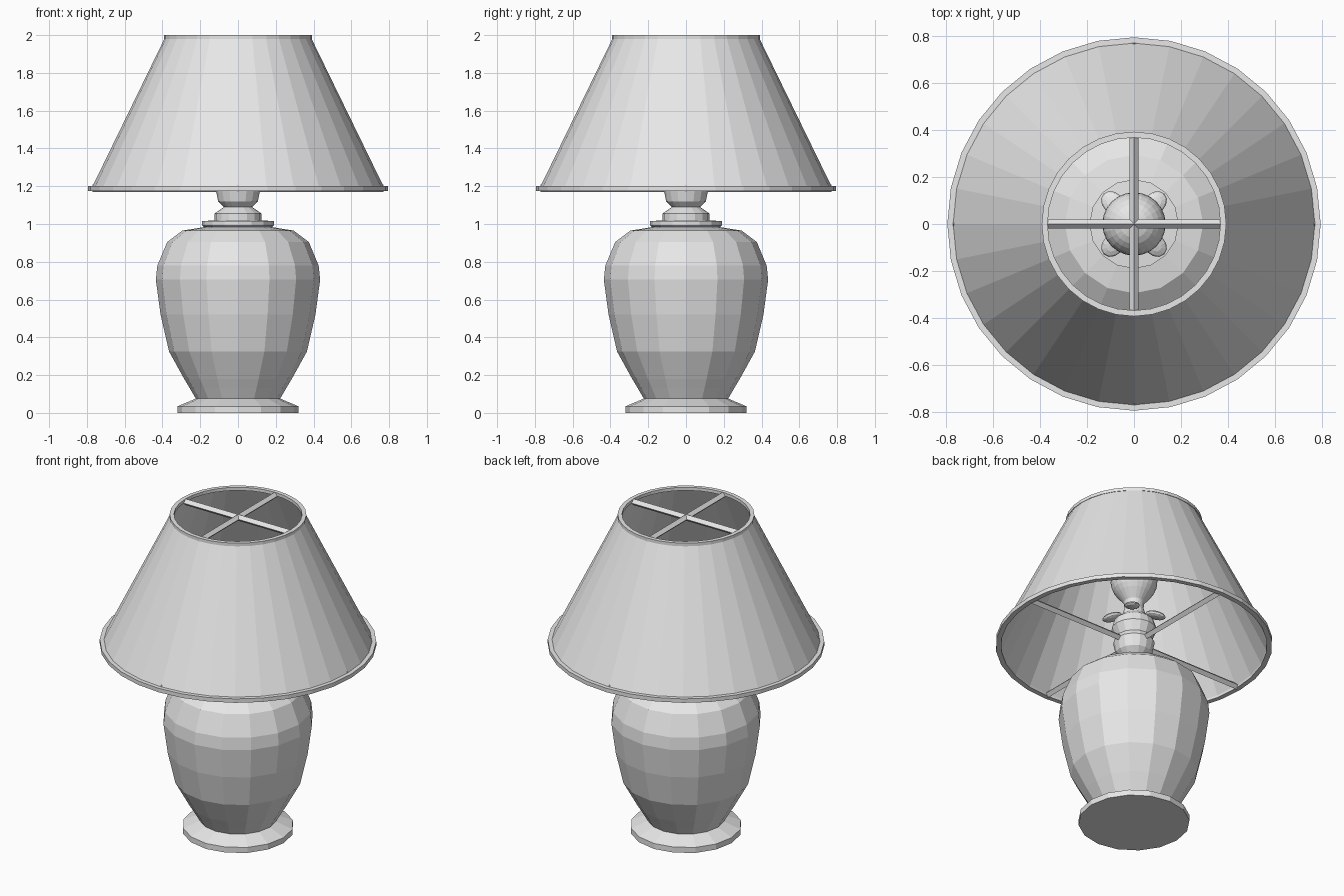
import bpy, bmesh, math
from mathutils import Matrix

if "Cube" in bpy.data.objects:
    bpy.data.objects.remove(bpy.data.objects["Cube"])

mat = bpy.data.materials.new("pale grey")
mat.diffuse_color = (0.8, 0.8, 0.8, 1)
mat.use_nodes = True
mat.node_tree.nodes["Principled BSDF"].inputs["Base Color"].default_value = mat.diffuse_color


def finish(name, bm):
    bmesh.ops.remove_doubles(bm, verts=bm.verts, dist=1e-5)
    bmesh.ops.recalc_face_normals(bm, faces=bm.faces)
    me = bpy.data.meshes.new(name)
    bm.to_mesh(me)
    bm.free()
    me.materials.append(mat)
    ob = bpy.data.objects.new(name, me)
    bpy.context.collection.objects.link(ob)
    return ob


def lathe(name, profile, sides, closed=False):
    """Spin (radius, height) points about z; closed joins last point to first."""
    bm = bmesh.new()
    rings = []
    for r, z in profile:
        rings.append([bm.verts.new((r * math.cos(2 * math.pi * i / sides),
                                    r * math.sin(2 * math.pi * i / sides), z))
                      for i in range(sides)])
    pairs = list(zip(rings, rings[1:]))
    if closed:
        pairs.append((rings[-1], rings[0]))
    for a, b in pairs:
        for i in range(sides):
            j = (i + 1) % sides
            bm.faces.new((a[i], a[j], b[j], b[i]))
    if not closed:
        bm.faces.new(rings[0])
        bm.faces.new(rings[-1])
    return finish(name, bm)


def spokes(name, length, z, radius):
    # two crossing bars with diamond cross-section
    bm = bmesh.new()
    for k in range(2):
        m = (Matrix.Translation((0, 0, z)) @ Matrix.Rotation(k * math.pi / 2, 4, 'Z')
             @ Matrix.Rotation(math.pi / 2, 4, 'Y'))
        bmesh.ops.create_cone(bm, cap_ends=True, segments=4, radius1=radius,
                              radius2=radius, depth=2 * length, matrix=m)
    return finish(name, bm)


# Foot and vase body
lathe("foot", [(0.32, 0), (0.32, 0.035), (0.225, 0.075)], 16)
lathe("vase_body", [(0.22, 0.07), (0.255, 0.13), (0.285, 0.18), (0.365, 0.325),
                    (0.41, 0.52), (0.435, 0.705), (0.427, 0.78), (0.375, 0.905),
                    (0.295, 0.965), (0.17, 0.985)], 16)

# Collar and turned stem
lathe("collar", [(0.17, 0.975), (0.19, 0.992), (0.19, 1.015), (0.12, 1.02)], 16)
lathe("stem", [(0.125, 1.01), (0.125, 1.055), (0.075, 1.09), (0.105, 1.12),
               (0.12, 1.19), (0.105, 1.22), (0.13, 1.28), (0.115, 1.33),
               (0.07, 1.37), (0.055, 1.42)], 16)

# Four drooping leaves below the bulb
bm = bmesh.new()
for k in range(4):
    m = (Matrix.Rotation(math.pi / 4 + k * math.pi / 2, 4, 'Z')
         @ Matrix.Translation((0.125, 0, 1.37)) @ Matrix.Rotation(0.25, 4, 'Y')
         @ Matrix.Diagonal((0.06, 0.045, 0.018, 1)))
    bmesh.ops.create_uvsphere(bm, u_segments=12, v_segments=6, radius=1, matrix=m)
finish("socket_leaves", bm)

# Light bulb: neck flowing into a ball
ball = [(0.135 * math.cos(a), 1.6 + 0.135 * math.sin(a))
        for a in [math.radians(-40 + 13 * i) for i in range(10)]]
lathe("bulb", [(0.05, 1.40), (0.06, 1.46)] + ball + [(0.015, 1.734)], 24)

# Shade, rims and wire crosses
lathe("shade", [(0.775, 1.19), (0.385, 1.99), (0.375, 1.99), (0.765, 1.19)], 32, True)
lathe("lower_rim", [(0.795, 1.175), (0.795, 1.20), (0.765, 1.20), (0.765, 1.175)], 32, True)
lathe("upper_rim", [(0.393, 1.98), (0.393, 2.0), (0.368, 2.0), (0.368, 1.98)], 32, True)
spokes("upper_spokes", 0.37, 1.98, 0.02)
spokes("lower_spokes", 0.77, 1.19, 0.02)
